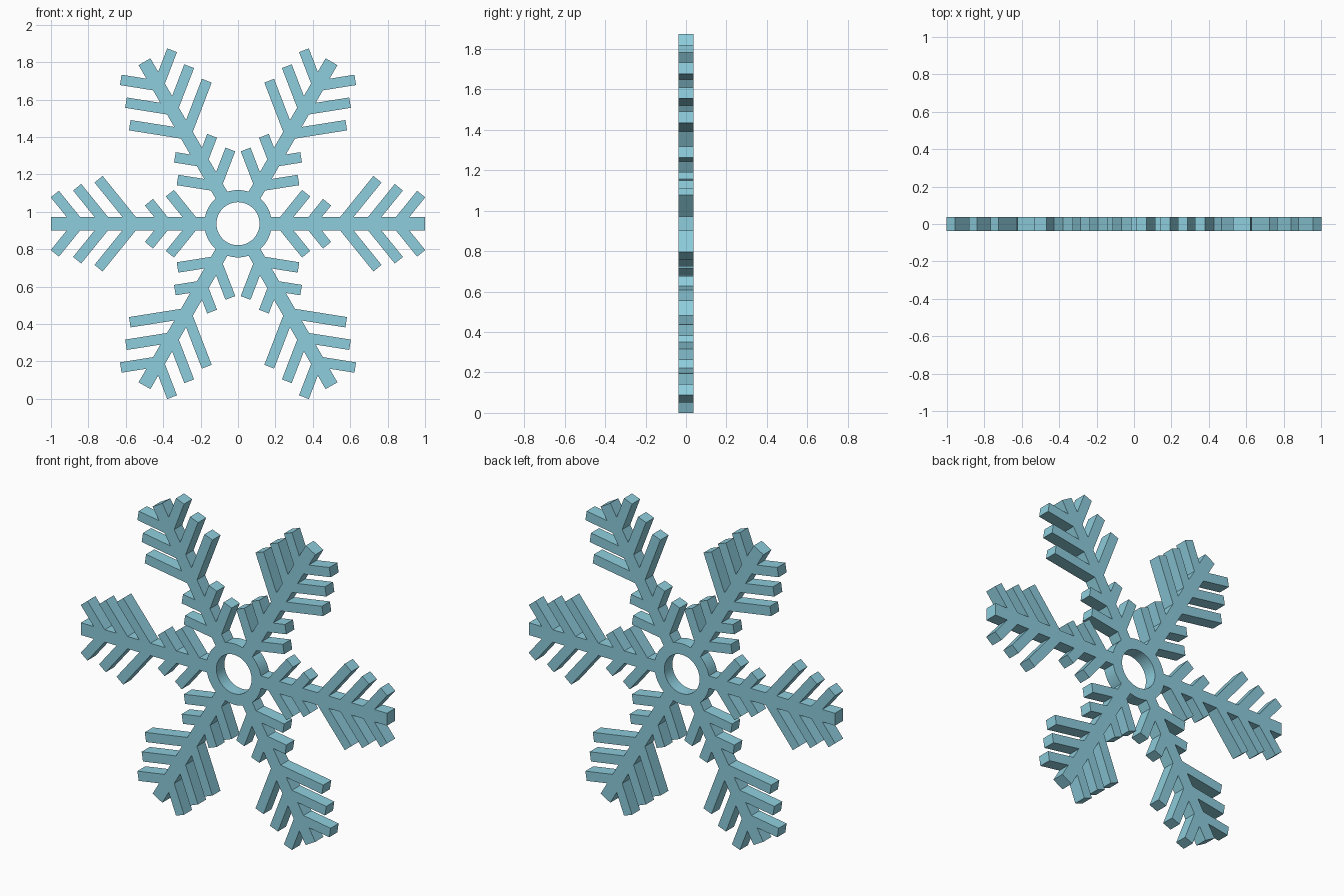
import bpy
import math
from mathutils import Vector, Matrix

if "Cube" in bpy.data.objects:
    bpy.data.objects.remove(bpy.data.objects["Cube"])

HALF_T = 0.0375          # half thickness
ARM_H = 0.0365           # half width of an arm
BRANCH_H = 0.028         # half width of a side branch
R_OUT, R_IN = 0.18, 0.115
CENTRE_Z = 0.936
ANGLE = math.radians(51)
# (start along the arm, length) of each pair of side branches
BRANCHES = [(0.232, 0.21), (0.383, 0.148), (0.553, 0.306), (0.702, 0.251), (0.851, 0.204)]


def arm_side():
    """Upper edge of one arm, from the ring to the tip."""
    d = Vector((math.cos(ANGLE), math.sin(ANGLE)))
    n = Vector((-d.y, d.x)) * BRANCH_H
    shift = ARM_H / math.tan(ANGLE)
    half = BRANCH_H / math.sin(ANGLE)
    pts = [Vector((math.sqrt(R_OUT ** 2 - ARM_H ** 2), ARM_H))]
    for start, length in BRANCHES:
        tip = Vector((start, 0)) + d * length
        pts += [Vector((start + shift - half, ARM_H)), tip + n,
                tip - n, Vector((start + shift + half, ARM_H))]
    pts.append(Vector((1.0, ARM_H)))
    return pts


# Outline: six arms joined by arcs of the hub ring
side = arm_side()
arm = [Vector((p.x, -p.y)) for p in side] + side[::-1]
a0 = math.asin(ARM_H / R_OUT)
a1 = math.pi / 3 - a0
STEPS = 8
arc = [Vector((math.cos(a), math.sin(a))) * R_OUT
       for a in (a0 + (a1 - a0) * i / STEPS for i in range(1, STEPS))]
outline = []
for k in range(6):
    rot = Matrix.Rotation(k * math.pi / 3, 2)
    outline += [rot @ p for p in arm + arc]
hole = [Vector((math.cos(a), math.sin(a))) * R_IN
        for a in (2 * math.pi * i / 64 for i in range(64))]

# Filled and extruded flat curve
curve = bpy.data.curves.new("snowflake", 'CURVE')
curve.dimensions = '2D'
curve.fill_mode = 'BOTH'
curve.extrude = HALF_T
for pts in (outline, hole):
    s = curve.splines.new('POLY')
    s.points.add(len(pts) - 1)
    for sp, p in zip(s.points, pts):
        sp.co = (p.x, p.y, 0, 1)
    s.use_cyclic_u = True

ice = bpy.data.materials.new("ice blue")
ice.diffuse_color = (0.27, 0.61, 0.72, 1)
ice.use_nodes = True
ice.node_tree.nodes["Principled BSDF"].inputs["Base Color"].default_value = ice.diffuse_color
curve.materials.append(ice)

# Stand upright on the ground and turn into a mesh
flake = bpy.data.objects.new("snowflake", curve)
bpy.context.collection.objects.link(flake)
flake.rotation_euler = (math.pi / 2, 0, 0)
flake.location = (0, 0, CENTRE_Z)
bpy.context.view_layer.objects.active = flake
flake.select_set(True)
bpy.ops.object.convert(target='MESH')
flake = bpy.context.object
bpy.ops.object.mode_set(mode='EDIT')
bpy.ops.mesh.select_all(action='SELECT')
bpy.ops.mesh.remove_doubles(threshold=0.0001)
bpy.ops.mesh.normals_make_consistent(inside=False)
bpy.ops.object.mode_set(mode='OBJECT')
bpy.ops.object.shade_smooth_by_angle(angle=math.radians(20))
